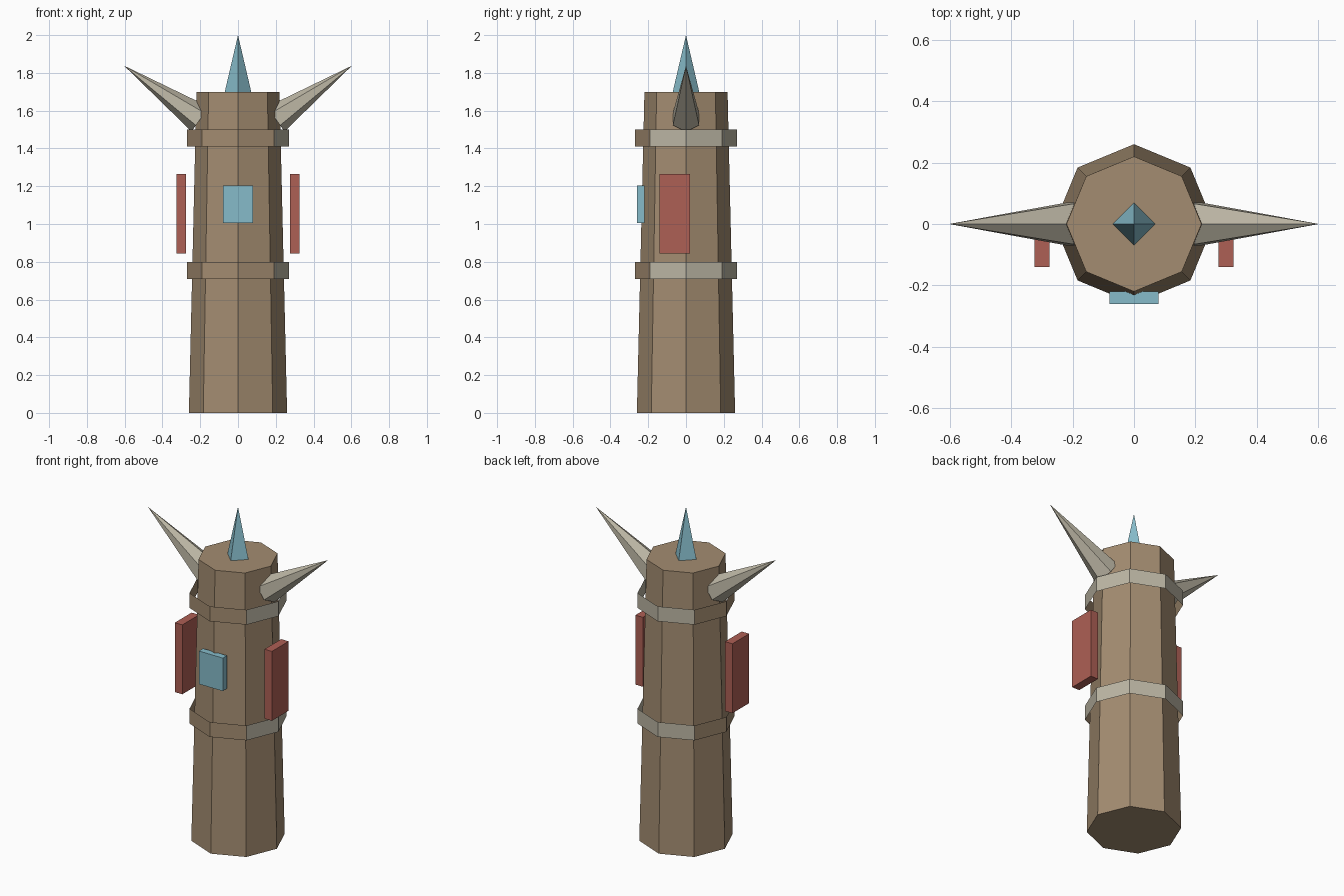
import bpy, bmesh, math
from mathutils import Vector, Matrix

if "Cube" in bpy.data.objects:
    bpy.data.objects.remove(bpy.data.objects["Cube"])


def material(name, rgb):
    m = bpy.data.materials.new(name)
    m.diffuse_color = (*rgb, 1.0)
    m.use_nodes = True
    m.node_tree.nodes["Principled BSDF"].inputs["Base Color"].default_value = m.diffuse_color
    return m


WOOD = material("brown wood", (0.37, 0.265, 0.165))
BONE = material("pale bone", (0.50, 0.465, 0.37))
RED = material("dull red", (0.42, 0.115, 0.09))
TEAL = material("pale teal", (0.24, 0.50, 0.59))


def finish(bm, name, *mats):
    mesh = bpy.data.meshes.new(name)
    bm.to_mesh(mesh)
    bm.free()
    for m in mats:
        mesh.materials.append(m)
    obj = bpy.data.objects.new(name, mesh)
    bpy.context.collection.objects.link(obj)
    return obj


def cone(name, mat, sides, r1, r2, start, end, spin=0.0):
    """Flat-faced cone or frustum running from start to end."""
    start, end = Vector(start), Vector(end)
    axis = end - start
    bm = bmesh.new()
    bmesh.ops.create_cone(bm, cap_ends=True, segments=sides, radius1=r1,
                          radius2=r2, depth=axis.length)
    turn = Vector((0, 0, 1)).rotation_difference(axis).to_matrix().to_4x4()
    bm.transform(Matrix.Translation((start + end) / 2) @ turn
                 @ Matrix.Rotation(spin, 4, 'Z'))
    bmesh.ops.remove_doubles(bm, verts=bm.verts, dist=1e-5)
    return finish(bm, name, mat)


def box(name, mat, centre, size):
    bm = bmesh.new()
    bmesh.ops.create_cube(bm, size=1.0)
    bm.transform(Matrix.Translation(centre) @ Matrix.Diagonal((*size, 1)))
    return finish(bm, name, mat)


def band(name, z0, z1, r=0.27):
    """Open eight-sided hoop: wood on the front left half, bone on the rest."""
    bm = bmesh.new()
    rings = [[bm.verts.new((r * math.cos(i * math.pi / 4),
                            r * math.sin(i * math.pi / 4), z))
              for i in range(8)] for z in (z0, z1)]
    for i in range(8):
        j = (i + 1) % 8
        f = bm.faces.new((rings[0][i], rings[0][j], rings[1][j], rings[1][i]))
        c = f.calc_center_median()
        f.material_index = 1 if c.x + c.y > 0 else 0
    return finish(bm, name, WOOD, BONE)


# Tapered octagonal trunk with two loose hoops
cone("trunk", WOOD, 8, 0.26, 0.22, (0, 0, 0), (0, 0, 1.70))
band("lower_band", 0.71, 0.80)
band("upper_band", 1.41, 1.50)

# Crown spike
cone("crown_spike", TEAL, 4, 0.07, 0, (0, 0, 1.70), (0, 0, 2.0))

# Front plaque
box("front_plaque", TEAL, (0, -0.24, 1.105), (0.16, 0.04, 0.20))

# Mirrored horns and side panels
for side, s in (("left", -1), ("right", 1)):
    cone(side + "_horn", BONE, 6, 0.08, 0, (s * 0.20, 0, 1.555),
         (s * 0.603, 0, 1.838), math.pi / 2)
    box(side + "_panel", RED, (s * 0.30, -0.06, 1.055), (0.05, 0.16, 0.42))
